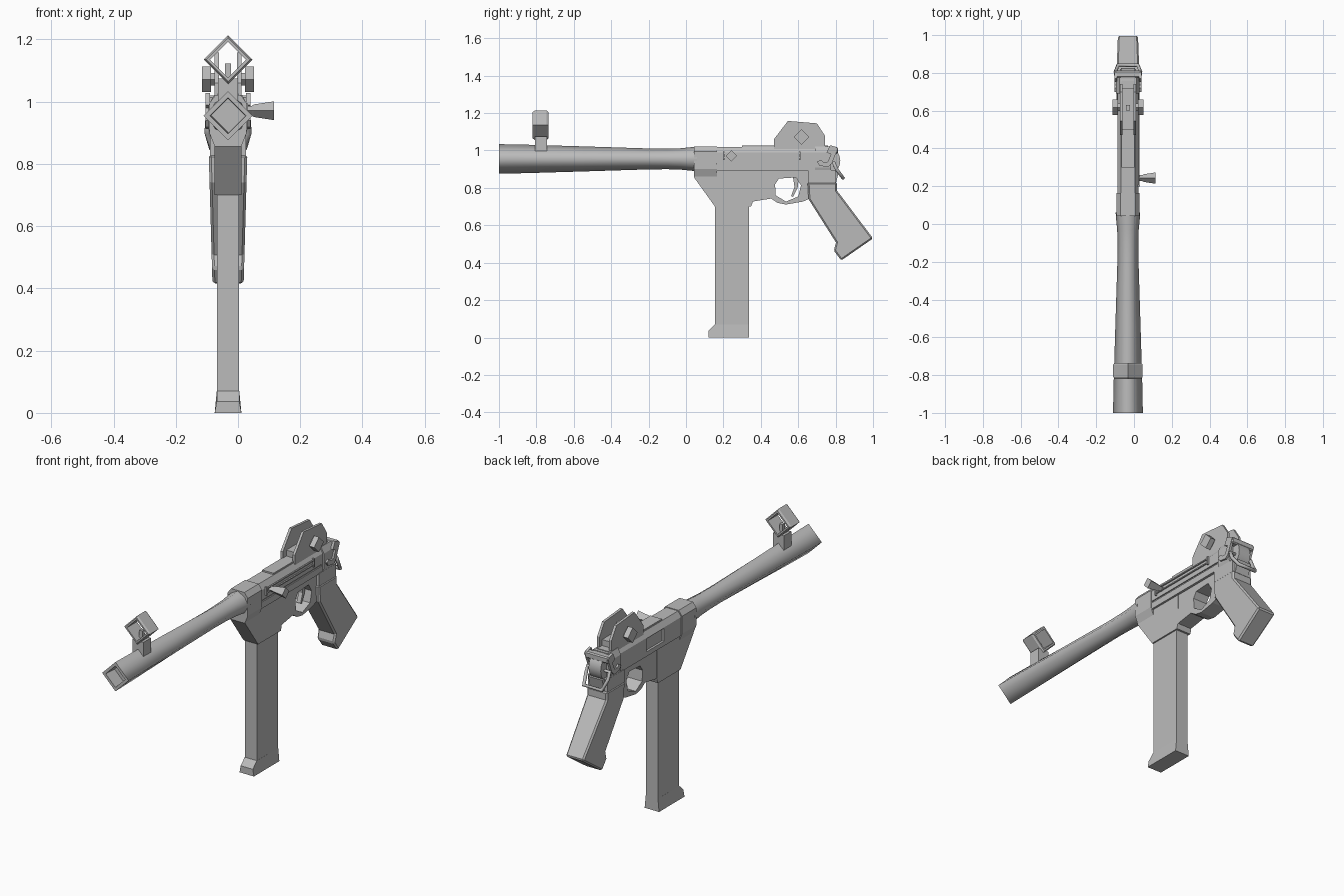
import bpy, bmesh, math
from mathutils import Vector

cube = bpy.data.objects.get("Cube")
if cube:
    bpy.data.objects.remove(cube, do_unlink=True)

CX = -0.032          # mirror plane of the body
grey = bpy.data.materials.new("plain grey")
grey.use_nodes = True
COL = (0.5, 0.5, 0.5, 1)
grey.diffuse_color = COL
grey.node_tree.nodes["Principled BSDF"].inputs["Base Color"].default_value = COL


def finish(name, bm):
    bmesh.ops.recalc_face_normals(bm, faces=bm.faces)
    me = bpy.data.meshes.new(name)
    bm.to_mesh(me)
    bm.free()
    me.materials.append(grey)
    ob = bpy.data.objects.new(name, me)
    bpy.context.collection.objects.link(ob)
    return ob


def bridge(bm, a, b):
    n = len(a)
    return [bm.faces.new((a[i], a[(i + 1) % n], b[(i + 1) % n], b[i])) for i in range(n)]


def prism(name, pts, half, x=CX, bevel=0):
    """Side profile (y, z) extruded across x; half may be a function of z."""
    w = half if callable(half) else (lambda z: half)
    bm = bmesh.new()
    a = [bm.verts.new((x - w(z), y, z)) for y, z in pts]
    b = [bm.verts.new((x + w(z), y, z)) for y, z in pts]
    bridge(bm, a, b)
    bm.faces.new(a)
    bm.faces.new(b)
    ob = finish(name, bm)
    if bevel:
        m = ob.modifiers.new("chamfer", 'BEVEL')
        m.width, m.segments, m.angle_limit = bevel, 1, math.radians(50)
    return ob


def box(name, x0, x1, y0, y1, z0, z1, bevel=0):
    return prism(name, [(y0, z0), (y1, z0), (y1, z1), (y0, z1)],
                 (x1 - x0) / 2, (x0 + x1) / 2, bevel)


def section(name, pts, y0, y1):
    """Front section (x from the mirror plane, z) extruded along y."""
    bm = bmesh.new()
    full = pts + [(-x, z) for x, z in reversed(pts)]
    a, b = ([bm.verts.new((CX + x, y, z)) for x, z in full] for y in (y0, y1))
    bridge(bm, a, b)
    bm.faces.new(a)
    bm.faces.new(b)
    return finish(name, bm)


def lathe(name, profile, centre, axis, n=4, closed=False, smooth=0):
    """Rings of (position, radius[, corner fullness]) round a horizontal axis.
    The first `smooth` bands are shaded smooth."""
    bm = bmesh.new()
    rings = []
    for p in profile:
        ring = []
        for i in range(n):
            r = p[1] * (p[2] if len(p) > 2 and i % 2 else 1)
            t = 2 * math.pi * i / n
            u, v = r * math.cos(t), r * math.sin(t)
            co = (p[0], u, v) if axis == 'x' else (u, p[0], v)
            ring.append(bm.verts.new(Vector(co) + Vector(centre)))
        rings.append(ring)
    for k in range(len(rings) - 1):
        for f in bridge(bm, rings[k], rings[k + 1]):
            f.smooth = k < smooth
    if closed:
        bridge(bm, rings[-1], rings[0])
    else:
        bm.faces.new(rings[0])
        bm.faces.new(rings[-1])
    return finish(name, bm)


def tube(name, pts, r, cyclic=False):
    cu = bpy.data.curves.new(name, 'CURVE')
    cu.dimensions, cu.bevel_depth, cu.bevel_resolution = '3D', r, 1
    cu.use_fill_caps = True
    sp = cu.splines.new('POLY')
    sp.points.add(len(pts) - 1)
    for p, q in zip(sp.points, pts):
        p.co = (*q, 1)
    sp.use_cyclic_u = cyclic
    cu.materials.append(grey)
    ob = bpy.data.objects.new(name, cu)
    bpy.context.collection.objects.link(ob)


def cut(ob, cutter):
    m = ob.modifiers.new("cut", 'BOOLEAN')
    m.operation, m.object, m.solver = 'DIFFERENCE', cutter, 'EXACT'
    bpy.context.view_layer.objects.active = ob
    bpy.ops.object.modifier_apply(modifier=m.name)
    bpy.data.objects.remove(cutter, do_unlink=True)


# Barrel: rounded at the body, square on its corner at the muzzle, with a recess
D = 0.7071
lathe("barrel", [(0.06, 0.065, 0.92), (0.04, 0.064, 0.92), (-0.03, 0.057, 0.9), (-0.1, 0.055, 0.87),
                 (-0.2, 0.056, 0.83), (-0.55, 0.067, 0.76), (-0.85, 0.076, D), (-1, 0.079, D),
                 (-1, 0.058, D), (-0.93, 0.054, D)],
      (CX, 0, 0.955), 'y', n=8, smooth=7)

# Front sight: diamond hoop on a block, with a small post inside
lathe("front_sight_hoop", [(-0.82, 0.058), (-0.82, 0.07), (-0.81, 0.078), (-0.745, 0.078),
                           (-0.735, 0.07), (-0.735, 0.058)], (CX, 0, 1.135), 'y', closed=True)
box("front_sight_block", CX - 0.032, CX + 0.032, -0.807, -0.743, 0.99, 1.075)
box("front_sight_post", CX - 0.01, CX + 0.01, -0.785, -0.765, 1.07, 1.122)

# Upper body and the wider block at its front
upper = section("upper_body", [(0.055, 0.89), (0.055, 0.99), (0.036, 1.018)], 0.1, 0.76)
cut(upper, box("port_cutter", CX - 0.08, CX - 0.043, 0.31, 0.46, 0.915, 0.985))
cut(upper, box("groove_cutter", CX + 0.049, CX + 0.08, 0.165, 0.68, 0.925, 0.934))
section("front_block", [(0.044, 0.86), (0.06, 0.9), (0.06, 0.995), (0.04, 1.022)], 0.043, 0.165)
box("top_strip", CX - 0.034, CX + 0.034, 0.3, 0.76, 1.0, 1.026)

# Slide slot with bars and the charging handle, on the +x side
for z in (0.985, 0.962):
    box("slot_bar", CX + 0.05, CX + 0.062, 0.2, 0.61, z - 0.003, z + 0.003)
for y in (0.203, 0.607):
    box("slot_end", CX + 0.05, CX + 0.064, y - 0.004, y + 0.004, 0.95, 0.995)
lathe("charging_handle", [(0.0, 0.014), (0.045, 0.016), (0.05, 0.02), (0.115, 0.03)],
      (0, 0.243, 0.971), 'x')

# Magazine well and magazine
prism("magazine_well", [(0.043, 0.895), (0.043, 0.856), (0.155, 0.70), (0.348, 0.70),
                        (0.355, 0.72), (0.358, 0.895)], 0.044)
box("magazine", CX - 0.036, CX + 0.036, 0.155, 0.337, 0.03, 0.72)
prism("magazine_foot", [(0.12, 0), (0.337, 0), (0.337, 0.07), (0.155, 0.07), (0.12, 0.037)],
      lambda z: 0.043 if z < 0.01 else 0.0362)

# Lower frame with the trigger guard opening
frame = prism("lower_frame", [(0.35, 0.895), (0.355, 0.727), (0.455, 0.743), (0.49, 0.72), (0.535, 0.711),
                              (0.625, 0.727), (0.655, 0.74), (0.655, 0.82), (0.80, 0.82), (0.82, 0.895)], 0.042)
cut(frame, prism("guard_cutter", [(0.497, 0.85), (0.588, 0.856), (0.615, 0.813), (0.60, 0.754),
                                  (0.535, 0.727), (0.48, 0.76), (0.476, 0.818)], 0.2))
prism("trigger", [(0.57, 0.87), (0.605, 0.87), (0.597, 0.80), (0.572, 0.752), (0.562, 0.757),
                  (0.58, 0.805)], 0.012)

# Grip, slimmer toward the bottom, under a collar
prism("grip", [(0.65, 0.83), (0.655, 0.74), (0.802, 0.508), (0.79, 0.465), (0.83, 0.412),
               (1.0, 0.53), (0.807, 0.786), (0.807, 0.83)],
      lambda z: 0.05 + 0.012 * (z - 0.41) / 0.42, bevel=0.008)
box("grip_collar", CX - 0.058, CX + 0.058, 0.655, 0.80, 0.825, 0.895)

# Rear sight: two side plates, cross axle and diamond knobs
for s in (-1, 1):
    prism("rear_sight_plate", [(0.47, 1.0), (0.47, 1.06), (0.545, 1.158), (0.70, 1.145),
                               (0.742, 1.08), (0.742, 1.0)], 0.007, CX + s * 0.036)
    lathe("sight_knob", [(s * 0.03, 0.02), (s * 0.054, 0.02), (s * 0.054, 0.041), (s * 0.083, 0.041)],
          (CX, 0.618, 1.072), 'x')
box("sight_cradle", CX - 0.03, CX + 0.03, 0.50, 0.72, 1.0, 1.058)
box("sight_notch_post", CX - 0.01, CX + 0.01, 0.60, 0.63, 1.05, 1.122)

# Rear cap with a rounded hammer and hooked side latches
section("rear_cap", [(0.056, 0.89), (0.062, 0.91), (0.062, 0.99), (0.045, 1.022)], 0.69, 0.775)
hammer = lathe("hammer", [(-0.036, 0.08), (0.036, 0.08)], (CX, 0.745, 0.945), 'x', n=20, smooth=1)
for s in (-1, 1):
    prism("side_latch", [(0.70, 0.94), (0.715, 0.918), (0.76, 0.912), (0.78, 0.93), (0.812, 1.01),
                         (0.80, 1.02), (0.77, 1.028), (0.752, 0.99), (0.775, 0.98), (0.757, 0.938),
                         (0.735, 0.938), (0.72, 0.95)], 0.007, CX + s * 0.065)
box("latch_bridge", CX - 0.07, CX + 0.07, 0.775, 0.812, 0.985, 1.02, 0.006)

# Sling loop hanging round the rear
w = 0.066
tube("sling_loop", [(CX - w, 0.79, 0.935), (CX - w, 0.805, 0.90), (CX - w + 0.012, 0.84, 0.852),
                    (CX + w - 0.012, 0.84, 0.852), (CX + w, 0.805, 0.90), (CX + w, 0.79, 0.935)],
     0.01, cyclic=True)
